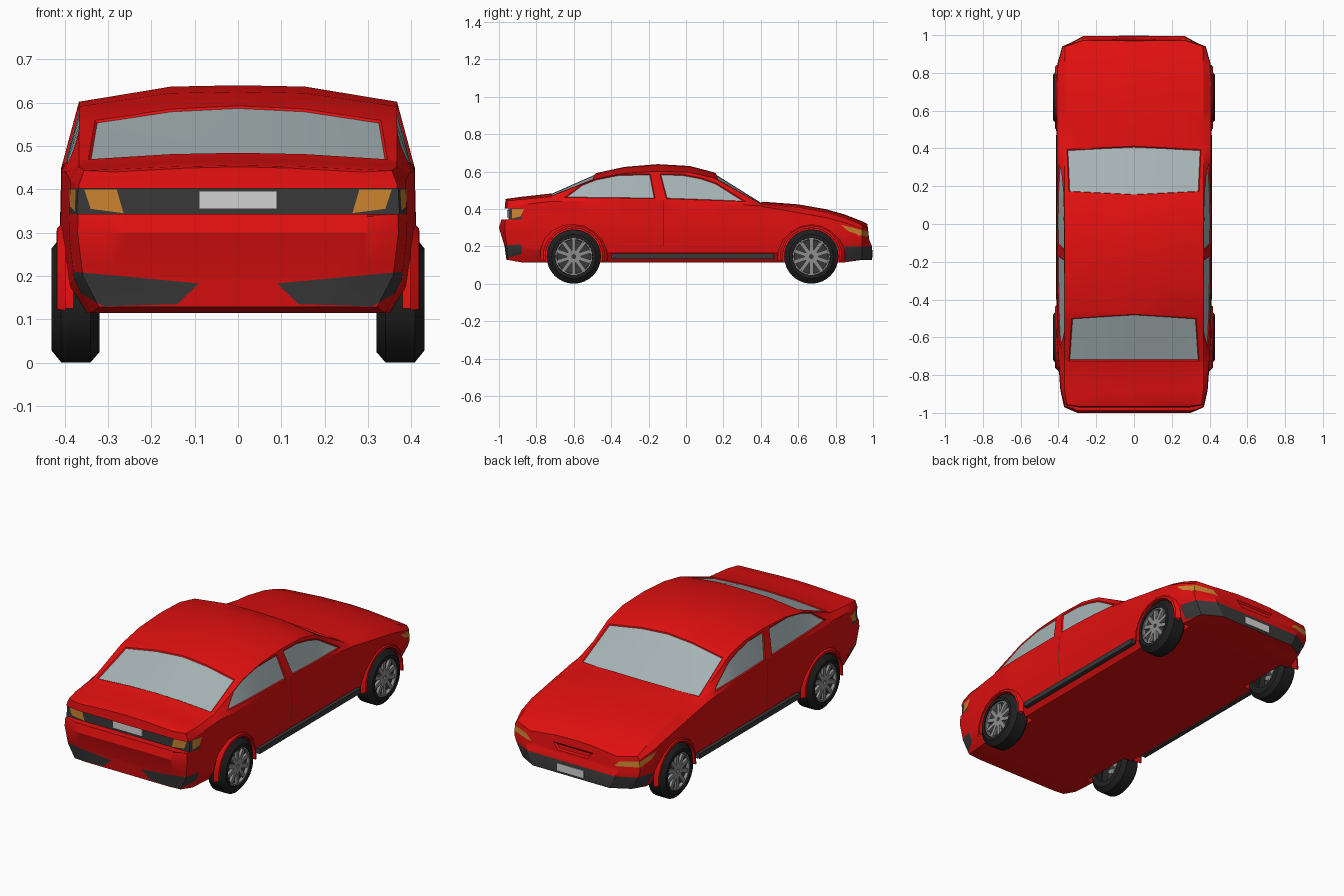
import bpy, bmesh, math
from mathutils import Matrix, Vector

cube = bpy.data.objects.get("Cube")
if cube:
    bpy.data.objects.remove(cube)


def material(name, r, g, b):
    m = bpy.data.materials.new(name)
    m.use_nodes = True
    m.diffuse_color = (r, g, b, 1)
    m.node_tree.nodes["Principled BSDF"].inputs["Base Color"].default_value = (r, g, b, 1)
    return m


RED = material("red paint", .75, .005, .005)
GLASS = material("grey glass", .38, .45, .46)
TRIM = material("dark trim", .04, .04, .04)
AMBER = material("amber lamp", .6, .23, .03)
TYRE = material("black rubber", .014, .014, .014)
ALLOY = material("alloy", .27, .27, .27)
PLATE = material("pale plate", .65, .65, .65)
PAINTS = [RED, GLASS, TRIM, AMBER]


def finish(name, bm, mats, smooth=True):
    mesh = bpy.data.meshes.new(name)
    bm.to_mesh(mesh)
    bm.free()
    obj = bpy.data.objects.new(name, mesh)
    bpy.context.collection.objects.link(obj)
    for m in mats:
        mesh.materials.append(m)
    if smooth:
        smooth_shade(obj)
    return obj


def activate(obj):
    bpy.ops.object.select_all(action='DESELECT')
    obj.select_set(True)
    bpy.context.view_layer.objects.active = obj


def smooth_shade(obj):
    activate(obj)
    bpy.ops.object.shade_smooth_by_angle(angle=math.radians(25))


def box(name, lo, hi, mat):
    lo, hi = Vector(lo), Vector(hi)
    bm = bmesh.new()
    bmesh.ops.create_cube(bm, size=1, matrix=Matrix.Translation((lo + hi) / 2) @ Matrix.Diagonal((*(hi - lo), 1)))
    return finish(name, bm, [mat], False)


def sweep(name, profile, side, y, start, end, steps, mat):
    """Turn (x, radius) points about a wheel axle."""
    bm = bmesh.new()
    rows = []
    for k in range(steps + 1):
        a = math.radians(start + (end - start) * k / steps)
        rows.append([bm.verts.new((side * x, y + r * math.cos(a), AXLE + r * math.sin(a))) for x, r in profile])
    for p, q in zip(rows, rows[1:]):
        for i in range(len(profile) - 1):
            bm.faces.new((p[i], p[i + 1], q[i + 1], q[i]))
    bmesh.ops.remove_doubles(bm, verts=bm.verts, dist=1e-5)
    bmesh.ops.recalc_face_normals(bm, faces=bm.faces)
    return finish(name, bm, [mat])


def along(table, t):
    """Straight-line interpolation in a table of pairs."""
    for (a, u), (b, v) in zip(table, table[1:]):
        if t <= b:
            return u + (v - u) * max(0, t - a) / (b - a)
    return table[-1][1]


# Body: cross-sections driven by side and plan outlines
AXLE = .146
WHEELS = {"rear": -.6, "front": .67}
STATIONS = [-1, -.97, -.88, -.73, -.6, -.48, -.33, -.15, .02, .15, .28, .4, .6, .75, .85, .94, .995]
WIDTH = [(-1, .3), (-.97, .37), (-.88, .39), (-.6, .41), (.75, .412), (.85, .405), (.94, .38), (.995, .28)]
TOP = [(-1, .452), (-.73, .482), (-.48, .592), (-.33, .625), (-.15, .64), (.02, .63), (.15, .596),
       (.4, .44), (.6, .425), (.8, .39), (.94, .335), (.995, .32)]
DROP = [(-.97, .012), (-.73, .016), (-.48, .03), (-.15, .038), (.15, .03), (.4, .012), (.995, .02)]
BELT = [(-1, .407), (-.73, .44), (0, .452), (.4, .415), (.8, .345), (.995, .275)]
LOW = [(-.95, .2), (-.7, .17), (.8, .17), (.94, .2)]
MID = [(-1, .3), (-.6, .28), (.7, .28), (.94, .235)]
TAIL = [(.13, .04), (.2, .03), (.3, 0), (.34, .012), (.4, .03), (.45, .035)]
NOSE = [(.2, 0), (.235, -.015), (.32, -.025)]


def section(y):
    w, top = along(WIDTH, y), along(TOP, y)
    edge = min(.367, w - .015)
    base = .128 if abs(y) > .9 else .115
    half = [(0, base), (w - .05, base), (w - .012, along(LOW, y)), (w, along(MID, y)), (w - .003, along(BELT, y)),
            (edge, top - along(DROP, y)), (edge * .42, top - .003), (0, top)]
    ring = half + [(-x, z) for x, z in reversed(half[1:-1])]
    shift = TAIL if y < -.96 else NOSE if y > .99 else [(0, 0), (1, 0)]
    return [(x, y + along(shift, z) * (.4 if y == -.97 else 1), z) for x, z in ring]


bm = bmesh.new()
rings = [[bm.verts.new(p) for p in section(y)] for y in STATIONS]
count = len(rings[0])
for p, q in zip(rings, rings[1:]):
    for i in range(count):
        j = (i + 1) % count
        bm.faces.new((p[i], p[j], q[j], q[i]))
for r in (rings[0], rings[-1]):
    bm.faces.new((r[0], r[1], r[2], r[-2], r[-1]))
    for i in (2, 3, 4):
        bm.faces.new((r[i], r[i + 1], r[-i - 1], r[-i]))
    bm.faces.new((r[5], r[6], r[7], r[-6], r[-5]))
bmesh.ops.recalc_face_normals(bm, faces=bm.faces)
body = finish("car_body", bm, PAINTS, False)

# Wheel wells and the rear lamp recess
cutters = [box("recess_cutter", (-.5, -1.1, .343), (.5, -.95, .402), RED)]
for y in WHEELS.values():
    for s in (1, -1):
        bm = bmesh.new()
        turn = Matrix.Translation((s * .41, y, AXLE)) @ Matrix.Rotation(math.pi / 2, 4, 'Y')
        bmesh.ops.create_cone(bm, cap_ends=True, segments=24, radius1=.154, radius2=.154, depth=.2, matrix=turn)
        cutters.append(finish("well_cutter", bm, [RED], False))
for c in cutters:
    c.hide_render = True
    mod = body.modifiers.new("cut", 'BOOLEAN')
    mod.operation, mod.solver, mod.object = 'DIFFERENCE', 'EXACT', c
    activate(body)
    bpy.ops.object.modifier_apply(modifier=mod.name)
    bpy.data.objects.remove(c)

bm = bmesh.new()
bm.from_mesh(body.data)
bm.normal_update()


def paint(axis, sign, pts, mat, inset=0):
    """Cut a convex outline into the skin facing one axis and colour it."""
    d = Vector((0, 0, 0))
    d[axis] = sign
    a, b = [i for i in range(3) if i != axis]
    mid = Vector((0, 0, 0))
    mid[a], mid[b] = (sum(p[i] for p in pts) / len(pts) for i in (0, 1))
    reach = (.28, .8, .2)[axis]
    faces = [f for f in bm.faces if f.normal.dot(d) > .15 and f.calc_center_median().dot(d) > reach]
    for p, q in zip(pts, pts[1:] + pts[:1]):
        co, n = Vector((0, 0, 0)), Vector((0, 0, 0))
        co[a], co[b] = p
        n[a], n[b] = q[1] - p[1], p[0] - q[0]
        if n.dot(mid - co) > 0:
            n.negate()
        geom = set(faces)
        for f in faces:
            geom.update(f.edges, f.verts)
        cut = bmesh.ops.bisect_plane(bm, geom=list(geom), dist=1e-5, plane_co=co, plane_no=n.normalized())
        faces = [f for f in cut["geom"] if isinstance(f, bmesh.types.BMFace)
                 and (f.calc_center_median() - co).dot(n) < 0]
    if inset and faces:
        bmesh.ops.inset_region(bm, faces=faces, thickness=inset, depth=-inset, use_even_offset=True)
    for f in faces:
        f.material_index = PAINTS.index(mat)


# Windscreen, rear window and nose slot
paint(2, 1, [(-.355, .395), (0, .412), (.355, .395), (.345, .172), (0, .155), (-.345, .172)], GLASS, .005)
paint(2, 1, [(-.345, -.725), (.345, -.725), (.33, -.5), (0, -.478), (-.33, -.5)], GLASS, .005)
paint(1, 1, [(-.12, .28), (.12, .28), (.09, .245), (-.09, .245)], RED, .008)
# Rear lamp panel and front bumper band
paint(1, -1, [(-.4, .343), (.4, .343), (.4, .402), (-.4, .402)], TRIM)
paint(1, 1, [(-.4, .125), (.4, .125), (.4, .2), (-.4, .2)], TRIM)
for s in (1, -1):
    # Side glass, door gap and side lamps
    paint(0, s, [(-.65, .462), (-.56, .53), (-.46, .572), (-.35, .586), (-.19, .588), (-.165, .455)], GLASS, .005)
    paint(0, s, [(-.14, .588), (-.02, .586), (.08, .567), (.16, .54), (.32, .44), (-.105, .455)], GLASS, .005)
    paint(0, s, [(-.122, .2), (-.117, .2), (-.117, .445), (-.122, .445)], TRIM)
    paint(0, s, [(-.96, .343), (-.93, .343), (-.93, .402), (-.96, .402)], TRIM)
    paint(0, s, [(-.93, .35), (-.885, .36), (-.865, .4), (-.93, .4)], AMBER)
    paint(0, s, [(.83, .315), (.9, .298), (.94, .285), (.94, .258), (.87, .28)], AMBER)
    paint(0, s, [(.925, .2), (1, .2), (1, .125), (.945, .125)], TRIM)
    # Lamps and bumper inserts on the ends
    paint(1, -1, [(s * x, z) for x, z in [(.355, .4), (.28, .4), (.264, .345), (.34, .355)]], AMBER)
    paint(1, -1, [(s * x, z) for x, z in [(.38, .21), (.09, .183), (.14, .135), (.31, .13), (.38, .17)]], TRIM)
    paint(1, 1, [(s * x, z) for x, z in [(.25, .25), (.385, .258), (.385, .29), (.28, .278)]], AMBER)
bm.to_mesh(body.data)
bm.free()
smooth_shade(body)

# Number plates
box("rear_plate", (-.09, -.956, .355), (.09, -.949, .396), PLATE)
box("front_plate", (-.08, .993, .142), (.08, .999, .182), PLATE)

# Wheels, arches and sills
TREAD = [(.32, .09), (.32, .122), (.34, .145), (.408, .145), (.43, .118), (.43, .1), (.41, .097)]
for s, side in ((1, "left"), (-1, "right")):
    box(side + "_sill_strip", (s * .4 - .012, -.4, .134), (s * .4 + .012, .47, .162), TRIM)
    for end, y in WHEELS.items():
        name = f"{end}_{side}_"
        sweep(name + "tyre", TREAD, s, y, 0, 360, 32, TYRE)
        sweep(name + "wheel_disc", [(.408, .1), (.4, 0)], s, y, 0, 360, 32, TRIM)
        sweep(name + "rim", [(.408, .1), (.424, .1), (.424, .092), (.408, .09)], s, y, 0, 360, 32, ALLOY)
        sweep(name + "arch", [(.38, .153), (.419, .154), (.417, .165), (.398, .182)], s, y, -8, 188, 10, RED)
        bm = bmesh.new()
        for k in range(10):
            place = (Matrix.Translation((s * .412, y, AXLE)) @ Matrix.Rotation(k * math.tau / 10, 4, 'X')
                     @ Matrix.Translation((0, 0, .053)) @ Matrix.Diagonal((.016, .021, .086, 1)))
            bmesh.ops.create_cube(bm, size=1, matrix=place)
        finish(name + "spokes", bm, [ALLOY], False)
